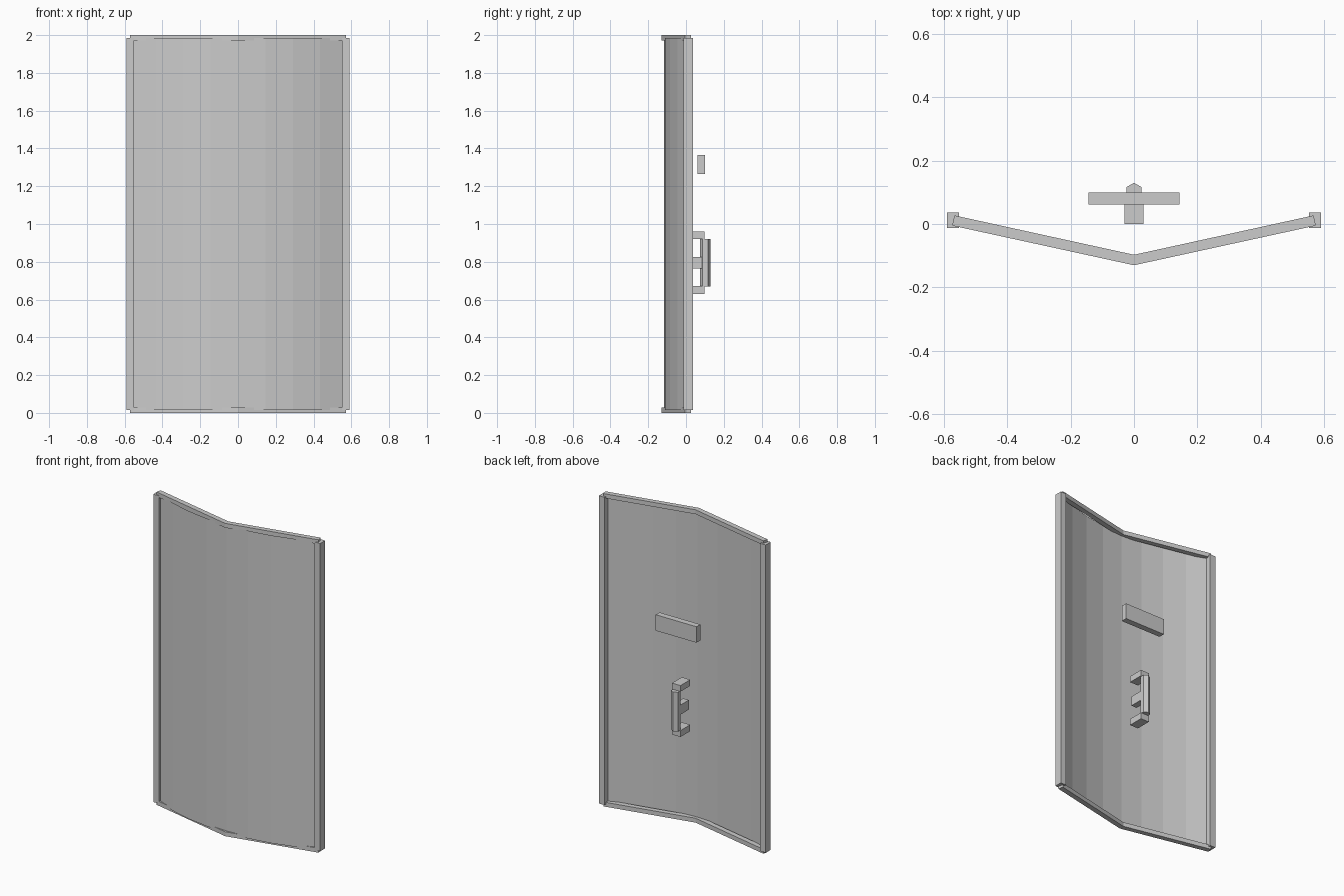
import bpy
import math

if "Cube" in bpy.data.objects:
    bpy.data.objects.remove(bpy.data.objects["Cube"])


def add_mesh(name, verts, faces):
    mesh = bpy.data.meshes.new(name)
    mesh.from_pydata(verts, [], faces)
    mesh.update()
    obj = bpy.data.objects.new(name, mesh)
    bpy.context.collection.objects.link(obj)
    return obj


def prism(name, outline, z0, z1):
    """Extrude a counter-clockwise xy outline from z0 to z1."""
    n = len(outline)
    verts = [(x, y, z) for z in (z0, z1) for x, y in outline]
    faces = [(i, (i + 1) % n, n + (i + 1) % n, n + i) for i in range(n)]
    faces += [tuple(reversed(range(n))), tuple(range(n, 2 * n))]
    return add_mesh(name, verts, faces)


def box(name, x0, x1, y0, y1, z0, z1):
    return prism(name, [(x0, y0), (x1, y0), (x1, y1), (x0, y1)], z0, z1)


# Thin curved panel: an open arc of eight flat facets
HALF, APEX, SAG, SEGS = 0.57, -0.116, 0.125, 8
R = (HALF ** 2 + SAG ** 2) / (2 * SAG)
A = math.asin(HALF / R)
arc = []
for i in range(SEGS + 1):
    t = A * (2 * i / SEGS - 1)
    arc.append((R * math.sin(t), APEX + R * (1 - math.cos(t))))
verts = [(x, y, z) for z in (0.016, 1.984) for x, y in arc]
n = SEGS + 1
add_mesh("shield_panel", verts, [(i, i + 1, n + i + 1, n + i) for i in range(SEGS)])

# V-shaped bars along the top and bottom edges
vee = [(0, -0.13), (0.573, -0.005), (0.566, 0.027),
       (0, -0.097), (-0.566, 0.027), (-0.573, -0.005)]
prism("bottom_bar", vee, 0, 0.028)
prism("top_bar", vee, 1.972, 2.0)

# Upright side strips
for side, x0, x1 in (("left", -0.59, -0.551), ("right", 0.551, 0.59)):
    box(side + "_edge_strip", x0, x1, -0.013, 0.037, 0.016, 1.984)

# Forearm pad
box("arm_pad", -0.144, 0.144, 0.061, 0.1, 1.264, 1.366)

# Handle brackets and centre post
box("lower_handle_bracket", -0.03, 0.03, 0, 0.099, 0.63, 0.671)
box("upper_handle_bracket", -0.03, 0.03, 0, 0.099, 0.92, 0.959)
box("handle_post", -0.02, 0.02, 0, 0.09, 0.765, 0.826)

# Six-sided grip
grip = [(0.028 * math.cos(math.radians(30 + 60 * i)),
         0.102 + 0.028 * math.sin(math.radians(30 + 60 * i))) for i in range(6)]
prism("handle_grip", grip, 0.67, 0.921)
